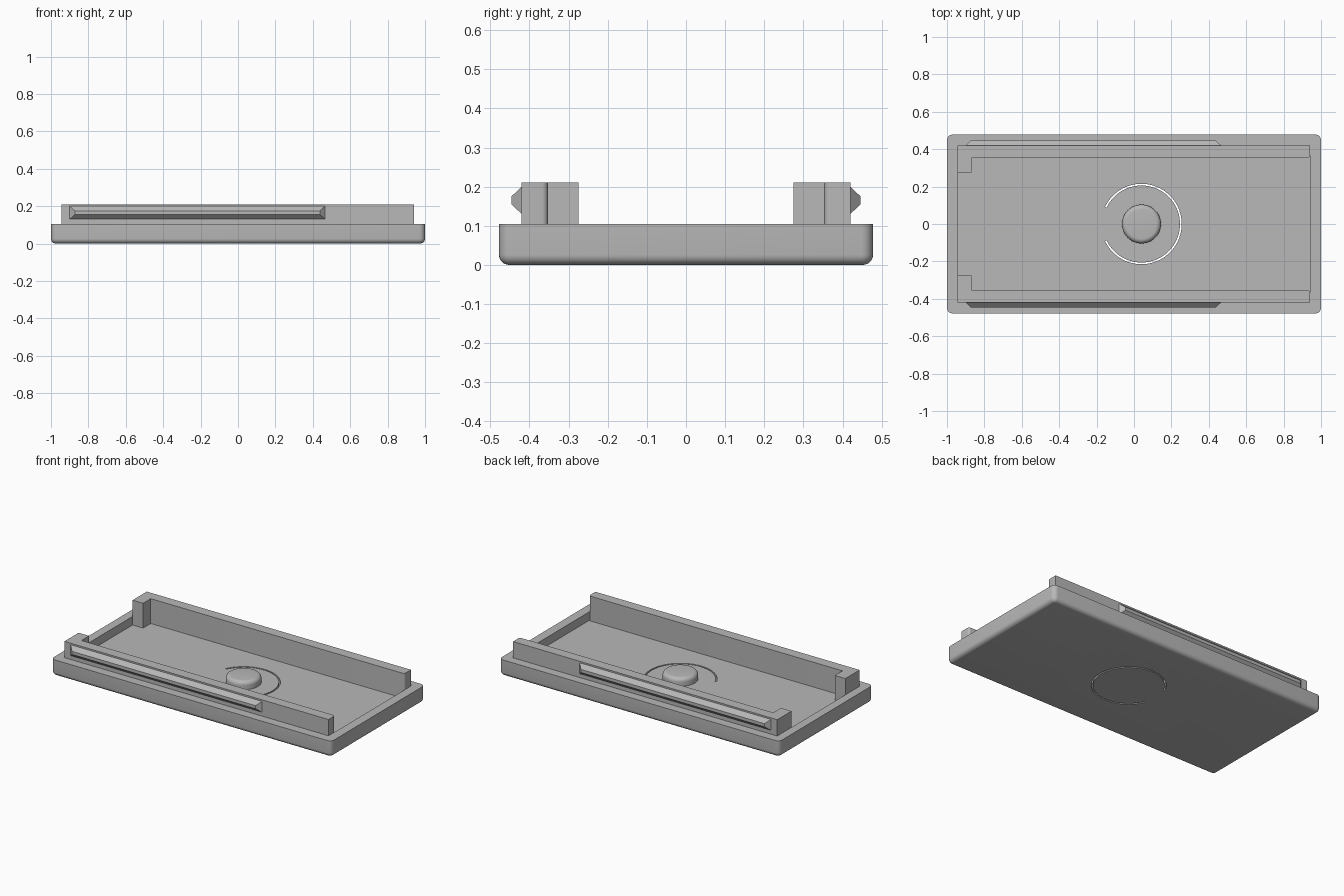
import bpy, bmesh, math

if "Cube" in bpy.data.objects:
    bpy.data.objects.remove(bpy.data.objects["Cube"])

RIM, FLOOR, TOP = 0.105, 0.05, 0.21
HALF_Y = 0.478

grey = bpy.data.materials.new("plain grey")
grey.diffuse_color = (0.48, 0.48, 0.48, 1)
grey.use_nodes = True
grey.node_tree.nodes["Principled BSDF"].inputs["Base Color"].default_value = grey.diffuse_color


def make(name, bm):
    bmesh.ops.recalc_face_normals(bm, faces=bm.faces)
    me = bpy.data.meshes.new(name)
    bm.to_mesh(me)
    bm.free()
    ob = bpy.data.objects.new(name, me)
    bpy.context.collection.objects.link(ob)
    me.materials.append(grey)
    return ob


def prism(name, pts, z0, z1):
    bm = bmesh.new()
    face = bm.faces.new([bm.verts.new((x, y, z0)) for x, y in pts])
    new = bmesh.ops.extrude_face_region(bm, geom=[face])["geom"]
    bmesh.ops.translate(bm, vec=(0, 0, z1 - z0),
                        verts=[v for v in new if isinstance(v, bmesh.types.BMVert)])
    return make(name, bm)


def smooth(ob):
    bpy.ops.object.select_all(action='DESELECT')
    ob.select_set(True)
    bpy.context.view_layer.objects.active = ob
    bpy.ops.object.shade_smooth_by_angle(angle=math.radians(35))


def cut(ob, cutter):
    mod = ob.modifiers.new("cut", 'BOOLEAN')
    mod.operation, mod.solver, mod.object = 'DIFFERENCE', 'EXACT', cutter
    bpy.context.view_layer.objects.active = ob
    bpy.ops.object.modifier_apply(modifier=mod.name)
    bpy.data.objects.remove(cutter)


# Tray body: rounded rectangle, bottom edge filleted by stacked inset loops
def rounded_loop(bm, inset, z, r=0.03, seg=6):
    loop = []
    for q, (sx, sy) in enumerate([(1, 1), (-1, 1), (-1, -1), (1, -1)]):
        for i in range(seg + 1):
            a = math.pi / 2 * (q + i / seg)
            rr = r - inset
            loop.append(bm.verts.new((sx * (1 - r) + rr * math.cos(a),
                                      sy * (HALF_Y - r) + rr * math.sin(a), z)))
    return loop


bm = bmesh.new()
R, N = 0.026, 6
loops = [rounded_loop(bm, R * (1 - math.sin(a)), R * (1 - math.cos(a)))
         for a in [math.pi / 2 * i / N for i in range(N + 1)]]
loops.append(rounded_loop(bm, 0, RIM))
for lo, hi in zip(loops, loops[1:]):
    n = len(lo)
    for i in range(n):
        bm.faces.new((lo[i], lo[(i + 1) % n], hi[(i + 1) % n], hi[i]))
bm.faces.new(loops[0])
bm.faces.new(loops[-1])
tray = make("tray", bm)

# Inner edge shared by the cavity and the rails: corner post, long wall, rounded end
edge = [(-0.945, 0.275), (-0.87, 0.275), (-0.87, 0.353)]
edge += [(0.925 + 0.015 * math.sin(a), 0.368 - 0.015 * math.cos(a))
         for a in [math.pi / 8 * i for i in range(5)]]

# Recessed cavity
cavity = prism("cavity_cutter", edge + [(x, -y) for x, y in reversed(edge)], FLOOR, 0.3)
cut(tray, cavity)

# Open ring slot through the floor around the button
CX, SEG, SWEEP = 0.04, 64, math.radians(155)
angles = [-SWEEP + 2 * SWEEP * i / SEG for i in range(SEG + 1)]
ring = [(CX + 0.215 * math.cos(a), 0.215 * math.sin(a)) for a in angles]
ring += [(CX + 0.206 * math.cos(a), 0.206 * math.sin(a)) for a in reversed(angles)]
cut(tray, prism("slot_cutter", ring, -0.1, 0.08))
smooth(tray)

# Raised rails with corner posts, and the snap ridges on their outer sides
for side, s in (("back", 1), ("front", -1)):
    outline = [(x, s * y) for x, y in edge + [(0.94, 0.42), (-0.945, 0.42)]]
    smooth(prism(side + "_rail", outline, RIM, TOP))
    bm = bmesh.new()
    base = [(-0.9, 0.13), (0.465, 0.13), (0.465, 0.2), (-0.9, 0.2)]
    peak = [(-0.872, 0.155), (0.438, 0.155), (0.438, 0.175), (-0.872, 0.175)]
    a = [bm.verts.new((x, s * 0.42, z)) for x, z in base]
    b = [bm.verts.new((x, s * 0.446, z)) for x, z in peak]
    bm.faces.new(a)
    bm.faces.new(b)
    for i in range(4):
        j = (i + 1) % 4
        bm.faces.new((a[i], a[j], b[j], b[i]))
    make(side + "_snap_ridge", bm)

# Button: short cylinder with a rounded top edge
bm = bmesh.new()
profile = [(0.104, FLOOR)]
profile += [(0.079 + 0.025 * math.cos(t), 0.077 + 0.025 * math.sin(t))
            for t in [math.pi / 12 * i for i in range(7)]]
rows = [[bm.verts.new((CX + r * math.cos(math.tau * k / 48),
                       r * math.sin(math.tau * k / 48), z)) for k in range(48)]
        for r, z in profile]
for lo, hi in zip(rows, rows[1:]):
    for k in range(48):
        m = (k + 1) % 48
        bm.faces.new((lo[k], lo[m], hi[m], hi[k]))
bm.faces.new(rows[0])
bm.faces.new(rows[-1])
smooth(make("button", bm))
